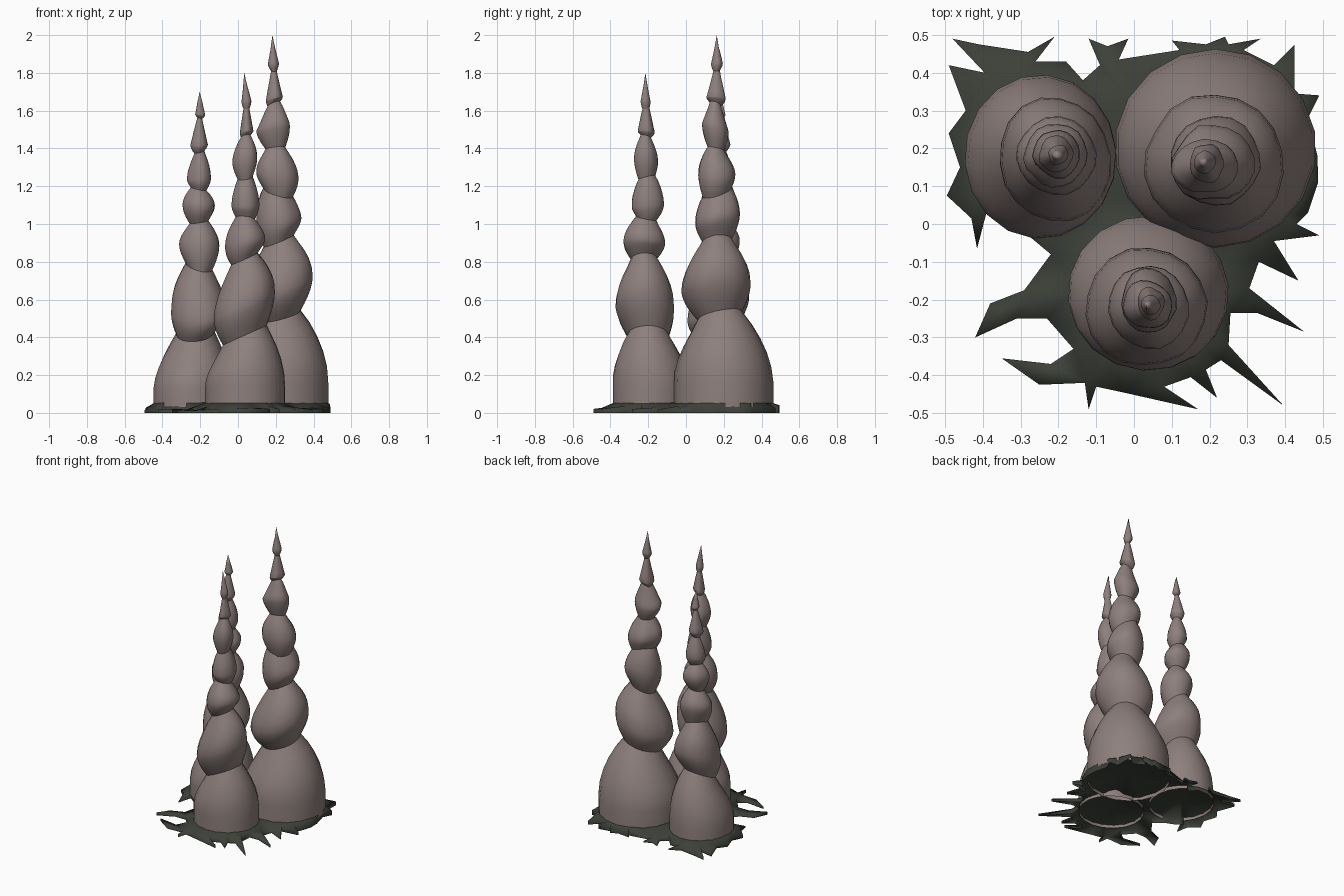
import bpy, bmesh, math, random
from mathutils import Vector
from mathutils.geometry import delaunay_2d_cdt

if "Cube" in bpy.data.objects:
    bpy.data.objects.remove(bpy.data.objects["Cube"])

random.seed(4)
SIDES, STEPS = 18, 5
BASE_Z = .03


def material(name, rgb):
    m = bpy.data.materials.new(name)
    m.diffuse_color = (*rgb, 1)
    m.use_nodes = True
    m.node_tree.nodes["Principled BSDF"].inputs["Base Color"].default_value = m.diffuse_color
    return m


def add_object(name, bm, mat):
    me = bpy.data.meshes.new(name)
    bm.to_mesh(me)
    bm.free()
    me.materials.append(mat)
    ob = bpy.data.objects.new(name, me)
    bpy.context.collection.objects.link(ob)
    return ob


def spire(name, bulbs, tip, mat):
    """Loft of stacked bulbs: (z, cx, cy, rx, ry, neck_z, neck_r, slope_x, slope_y)."""
    # key rings: z, cx, cy, rx, ry, slope_x, slope_y
    keys = []
    slope = (0, 0)
    for i, (z, cx, cy, rx, ry, nz, nr, sx, sy) in enumerate(bulbs):
        nxt = bulbs[i + 1] if i + 1 < len(bulbs) else (0, tip[0], tip[1])
        mid = ((slope[0] + sx) / 2, (slope[1] + sy) / 2) if i else (0, 0)
        keys.append((z, cx, cy, rx, ry, *mid))
        keys.append((nz, (cx + nxt[1]) / 2, (cy + nxt[2]) / 2, nr, nr * ry / rx, sx, sy))
        slope = (sx, sy)
    rings = [((BASE_Z,) + keys[0][1:], False)]
    for i, (a, b) in enumerate(zip(keys, keys[1:])):
        rings.append((a, i % 2 == 1))
        for s in range(1, STEPS):
            t = s / STEPS
            ease = 1 - math.cos(t * math.pi / 2) if i % 2 == 0 else math.sin(t * math.pi / 2)
            if i % 2 == 0 and a[0] > 1.38:  # the small top bulbs taper straight
                ease = t
            row = [p + (q - p) * t for p, q in zip(a, b)]
            row[3] = a[3] + (b[3] - a[3]) * ease
            row[4] = a[4] + (b[4] - a[4]) * ease
            rings.append((row, False))
    rings.append((keys[-1], True))

    bm = bmesh.new()
    loops, creases = [], []
    phase = random.random()
    wobble = [1] * SIDES
    for (z, cx, cy, rx, ry, sx, sy), crease in rings:
        if crease:  # every bulb gets its own lumpiness
            w = .05 if z < 1 else .1
            wobble = [random.uniform(1 - w, 1 + w) for _ in range(SIDES)]
            wobble = [(wobble[k - 1] + wobble[k]) / 2 for k in range(SIDES)]
        loop = []
        for k in range(SIDES):
            a = math.tau * (k + phase) / SIDES
            dx, dy = rx * math.cos(a) * wobble[k], ry * math.sin(a) * wobble[k]
            loop.append(bm.verts.new((cx + dx, cy + dy, z + sx * dx + sy * dy)))
        loops.append(loop)
        if crease:
            creases.append(loop)
    for lo, hi in zip(loops, loops[1:]):
        for k in range(SIDES):
            j = (k + 1) % SIDES
            bm.faces.new((lo[k], lo[j], hi[j], hi[k])).smooth = True
    top = bm.verts.new(tip)
    for k in range(SIDES):
        bm.faces.new((loops[-1][k], loops[-1][(k + 1) % SIDES], top)).smooth = True
    for loop in creases:  # keep the grooves crisp
        for k in range(SIDES):
            bm.edges.get((loop[k], loop[(k + 1) % SIDES])).smooth = False
    return add_object(name, bm, mat)


stone = material("stone", (0.27, 0.215, 0.205))
moss = material("moss", (0.045, 0.052, 0.04))

# Three stone spires
left = [
    (.13, -.247, .178, .201, .217, .425, .10, .1, .45),
    (.55, -.208, .17, .147, .167, .775, .07, -.25, .3),
    (.89, -.205, .18, .106, .102, 1.01, .048, .15, .1),
    (1.10, -.21, .18, .083, .085, 1.185, .042, -.2, .1),
    (1.24, -.203, .185, .064, .065, 1.38, .026, .25, .1),
    (1.42, -.205, .185, .046, .046, 1.56, .013, -.2, 0),
    (1.58, -.2, .183, .027, .027, 1.64, .014, 0, 0),
]
back = [
    (.16, .215, .2, .267, .263, .515, .12, .25, .2),
    (.67, .215, .163, .187, .183, .91, .078, .4, .1),
    (1.03, .215, .167, .117, .117, 1.17, .079, -.3, .3),
    (1.26, .21, .16, .112, .10, 1.40, .05, .1, -.2),
    (1.51, .186, .15, .085, .072, 1.635, .034, .4, -.3),
    (1.665, .193, .16, .046, .052, 1.81, .015, 0, .1),
    (1.85, .187, .163, .029, .03, 1.93, .012, .2, 0),
]
front = [
    (.14, .038, -.183, .213, .205, .41, .115, .45, 0),
    (.57, .03, -.223, .16, .157, .815, .07, .45, .05),
    (.90, .037, -.22, .106, .111, 1.03, .05, -.1, -.2),
    (1.10, .04, -.203, .072, .083, 1.245, .04, .15, .25),
    (1.34, .036, -.215, .065, .065, 1.465, .026, .2, -.25),
    (1.49, .045, -.21, .036, .042, 1.61, .016, 0, .1),
    (1.65, .043, -.215, .026, .026, 1.73, .011, .2, 0),
]
spire("left_spire", left, (-.203, .18, 1.70), stone)
spire("back_spire", back, (.182, .163, 2.0), stone)
spire("front_spire", front, (.033, -.215, 1.80), stone)

# Spiky moss mat: outline read clockwise from the back left corner
outline = [
    (-.48, .49), (-.41, .475), (-.28, .455), (-.21, .495), (-.26, .43), (-.18, .43),
    (-.135, .38), (-.09, .42), (-.12, .49), (-.07, .47), (-.015, .49), (-.04, .435),
    (.12, .46), (.1, .485), (.19, .475), (.24, .495), (.25, .475), (.335, .49),
    (.29, .46), (.37, .42), (.425, .475), (.425, .345), (.49, .34), (.46, .28),
    (.485, .18), (.487, .11), (.46, .03), (.43, 0), (.49, -.03), (.37, -.045), (.435, -.15),
    (.33, -.1), (.305, -.17), (.45, -.285), (.325, -.235), (.255, -.235), (.25, -.32),
    (.395, -.48), (.23, -.36), (.19, -.385), (.22, -.46), (.15, -.405),
    (.08, -.43), (.17, -.49), (-.03, -.445), (-.1, -.43), (-.12, -.49), (-.13, -.42),
    (-.25, -.425), (-.35, -.355), (-.22, -.37), (-.16, -.33), (-.23, -.25), (-.31, -.25),
    (-.42, -.3), (-.38, -.21), (-.29, -.175), (-.22, -.08), (-.28, -.03), (-.39, .03),
    (-.415, -.065), (-.43, .015), (-.495, .075), (-.46, .15),
    (-.49, .24), (-.445, .3), (-.49, .42), (-.395, .4)]
INNER = .96
feet = [(s[0][1], s[0][2], s[0][3] * INNER, s[0][4] * INNER) for s in (left, back, front)]
rings = [outline[::-1]]
for cx, cy, rx, ry in feet:
    rings.append([(cx + rx * math.cos(math.tau * k / 24), cy + ry * math.sin(math.tau * k / 24))
                  for k in range(24)])
points, edges = [], []
for ring in rings:
    n = len(points)
    points += [Vector(p) for p in ring]
    edges += [(n + k, n + (k + 1) % len(ring)) for k in range(len(ring))]
points += [Vector((-.02, .03)), Vector((-.1, .33)), Vector((-.08, -.06)), Vector((.25, -.1))]
points += [Vector((f[0], f[1])) for f in feet]
verts, _, faces, *_ = delaunay_2d_cdt(points, edges, [], 1, 1e-5)


def foot_distance(p):
    return min(math.hypot((p[0] - cx) / rx, (p[1] - cy) / ry) for cx, cy, rx, ry in feet)


# the sheet runs on under the spires, rising a little inside each foot
bm = bmesh.new()
vs = []
for v in verts:
    d = foot_distance(v)
    if d < .9:
        z = .08
    elif d < 1.03:
        z = .055
    else:
        z = max(.014, .05 - .08 * (d - 1)) + random.uniform(-.006, .008)
    vs.append(bm.verts.new((v.x, v.y, z)))
for f in faces:
    bm.faces.new([vs[i] for i in f])
for f in bm.faces:
    f.normal_update()
    if f.normal.z < 0:
        f.normal_flip()
    f.smooth = True
# thin rim reaching the ground
rim = [e for e in bm.edges if e.is_boundary]
for v in bmesh.ops.extrude_edge_only(bm, edges=rim)["geom"]:
    if isinstance(v, bmesh.types.BMVert):
        v.co.z = 0
add_object("moss_mat", bm, moss)
